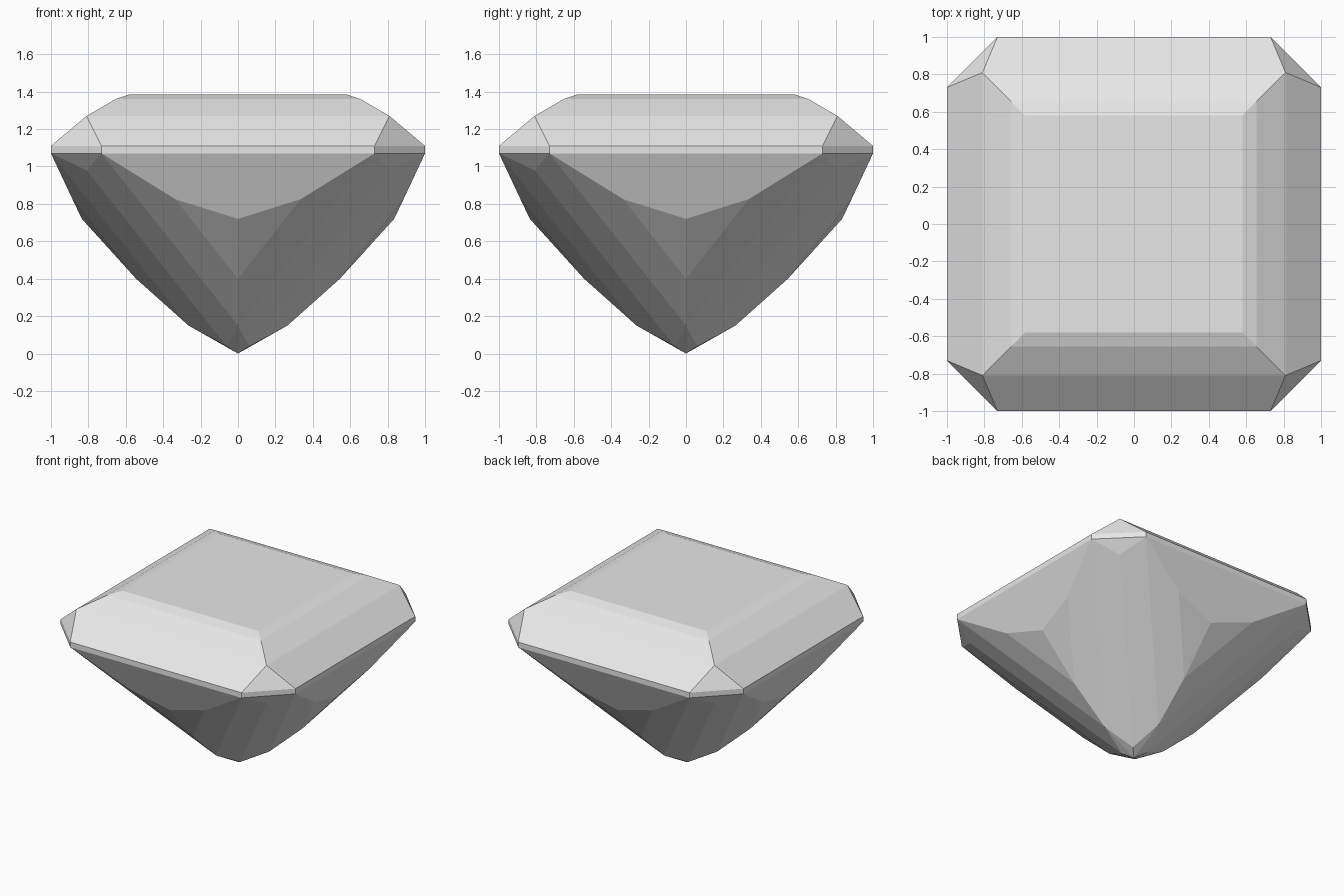
import bpy
import bmesh
import math

cube = bpy.data.objects.get("Cube")
if cube:
    bpy.data.objects.remove(cube, do_unlink=True)

# Stone colour
stone = bpy.data.materials.new("pale_grey_stone")
stone.use_nodes = True
grey = (0.8, 0.8, 0.8, 1.0)
stone.diffuse_color = grey
stone.node_tree.nodes["Principled BSDF"].inputs["Base Color"].default_value = grey

# Crown corner steps: half-width and height, from the table outwards
table, bevel, shoulder = (0.58, 1.385), (0.655, 1.36), (0.81, 1.27)
girdle_top, girdle_low = 1.11, 1.07
flat, corner = 0.73, 0.865      # end of the straight girdle, middle of its cut corner


def mid(step):
    return (0, step[0], step[1])


def diag(step):
    return (step[0], step[0], step[1])


# Pavilion points on the centre line, between facets and on the diagonal
keel_1, keel_2, keel_3 = (0, 0.835, 0.72), (0, 0.545, 0.40), (0, 0.265, 0.15)
tip = (0, 0, 0)
side_point = (0.335, 0.885, 0.825)
corner_point = (0.81, 0.81, 0.98)
culet_point = (0.06, 0.06, 0.038)
low_end = (flat, 1, girdle_low)
top_end = (flat, 1, girdle_top)
low_corner = (corner, corner, girdle_low)
top_corner = (corner, corner, girdle_top)

# Facets of one eighth of the stone
facets = [
    # crown
    [(0, 0, table[1]), mid(table), diag(table)],
    [mid(table), mid(bevel), diag(bevel), diag(table)],
    [mid(bevel), mid(shoulder), diag(shoulder), diag(bevel)],
    [mid(shoulder), (0, 1, girdle_top), top_end, diag(shoulder)],
    [diag(shoulder), top_end, top_corner],
    # girdle
    [(0, 1, girdle_top), (0, 1, girdle_low), low_end, top_end],
    [top_end, low_end, low_corner, top_corner],
    # pavilion
    [(0, 1, girdle_low), keel_1, side_point, low_end],
    [low_end, corner_point, low_corner],
    [keel_1, keel_2, side_point],
    [side_point, keel_2, keel_3, low_end],
    [low_end, keel_3, culet_point, corner_point],
    [keel_3, tip, culet_point],
]

# Mirror the eighth across both axes and the diagonal
bm = bmesh.new()
for sx in (1, -1):
    for sy in (1, -1):
        for swap in (False, True):
            for facet in facets:
                points = [(y, x, z) if swap else (x, y, z) for x, y, z in facet]
                bm.faces.new([bm.verts.new((x * sx, y * sy, z)) for x, y, z in points])
bmesh.ops.remove_doubles(bm, verts=bm.verts, dist=0.0005)
bmesh.ops.recalc_face_normals(bm, faces=bm.faces)
# Join the mirrored halves that lie in one plane
bmesh.ops.dissolve_limit(bm, angle_limit=math.radians(0.5),
                         verts=bm.verts, edges=bm.edges)

mesh = bpy.data.meshes.new("cut_gemstone")
bm.to_mesh(mesh)
bm.free()
mesh.materials.append(stone)
gem = bpy.data.objects.new("cut_gemstone", mesh)
bpy.context.collection.objects.link(gem)
